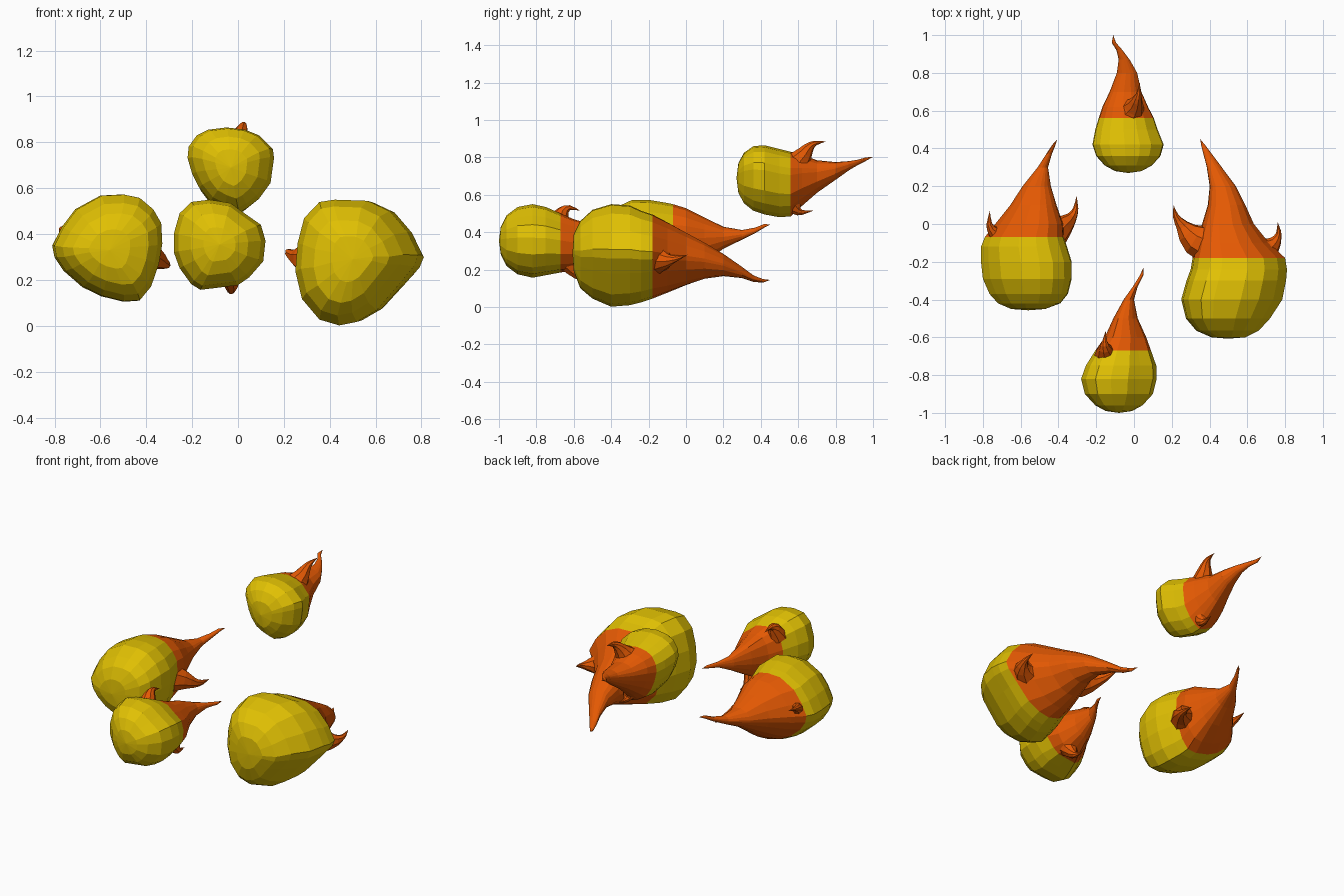
import bpy, bmesh, math
from mathutils import Vector


def mat(name, col):
    m = bpy.data.materials.new(name)
    m.diffuse_color = (*col, 1)
    return m


YELLOW = mat("flame yellow", (0.75, 0.53, 0.001))
ORANGE = mat("flame orange", (0.78, 0.10, 0.001))


def skin(name, rings, start, end, mats, split=None):
    """Close a run of rings into a solid; faces behind y = split get material 1."""
    bm = bmesh.new()
    loops = [[bm.verts.new(p) for p in r] for r in rings]
    a, b = bm.verts.new(start), bm.verts.new(end)
    n = len(loops[0])
    for i in range(n):
        j = (i + 1) % n
        bm.faces.new((a, loops[0][i], loops[0][j]))
        bm.faces.new((b, loops[-1][j], loops[-1][i]))
        for p, q in zip(loops, loops[1:]):
            bm.faces.new((p[i], q[i], q[j], p[j]))
    bmesh.ops.recalc_face_normals(bm, faces=bm.faces)
    if split is not None:
        for f in bm.faces:
            f.material_index = int(f.calc_center_median().y > split)
    me = bpy.data.meshes.new(name)
    bm.to_mesh(me)
    bm.free()
    for m in mats:
        me.materials.append(m)
    ob = bpy.data.objects.new(name, me)
    bpy.context.collection.objects.link(ob)


def fireball(name, start, secs, tip, split, outline):
    """Sections are (y, x min, x max, z min, z max); the front outline fills each
    section's box and fades to an ellipse along the tail."""
    xs, zs = zip(*outline)
    unit = [((2 * x - min(xs) - max(xs)) / (max(xs) - min(xs)),
             (2 * z - min(zs) - max(zs)) / (max(zs) - min(zs))) for x, z in outline]
    rings = []
    for y, x0, x1, z0, z1 in secs:
        w = max(0, min(1, 1 - (y - split) / 0.4))
        ring = []
        for u, v in unit:
            r = math.hypot(u, v)
            k = w + (1 - w) / r
            ring.append(((x0 + x1) / 2 + (x1 - x0) / 2 * u * k, y,
                         (z0 + z1) / 2 + (z1 - z0) / 2 * v * k))
        rings.append(ring)
    skin(name, rings, start, tip, [YELLOW, ORANGE], split)


def flame_lick(name, pts):
    """Curved horn along (x, y, z, radius) points, last radius is the tip."""
    c = [Vector(p) for p in pts]
    path = []
    for i in range(len(c) - 1):
        p0, p1, p2, p3 = c[max(i - 1, 0)], c[i], c[i + 1], c[min(i + 2, len(c) - 1)]
        for t in (0, 0.5):
            path.append(0.5 * (2 * p1 + (p2 - p0) * t + (2 * p0 - 5 * p1 + 4 * p2 - p3) * t * t
                               + (3 * p1 - p0 - 3 * p2 + p3) * t ** 3))
    path.append(c[-1])
    rings = []
    for i, p in enumerate(path[:-1]):
        d = (path[i + 1].xyz - path[max(i - 1, 0)].xyz).normalized()
        u = d.cross(Vector((0.3, 0.1, 0.95))).normalized()
        v = d.cross(u)
        rings.append([p.xyz + p.w * (u * math.cos(k * math.pi / 4) + v * math.sin(k * math.pi / 4))
                      for k in range(8)])
    skin(name, rings, path[0].xyz, path[-1].xyz, [ORANGE])


# Left fireball
fireball("left_fireball", (-0.56, -0.457, 0.33), [
    (-0.45, -0.65, -0.47, 0.25, 0.42), (-0.42, -0.72, -0.39, 0.18, 0.49),
    (-0.37, -0.765, -0.35, 0.135, 0.535), (-0.29, -0.80, -0.33, 0.107, 0.572),
    (-0.2, -0.81, -0.33, 0.105, 0.573), (-0.12, -0.81, -0.355, 0.12, 0.56),
    (-0.07, -0.79, -0.372, 0.135, 0.55), (0.0, -0.735, -0.375, 0.17, 0.53),
    (0.1, -0.655, -0.41, 0.24, 0.48), (0.2, -0.59, -0.44, 0.31, 0.43),
    (0.3, -0.51, -0.455, 0.36, 0.412), (0.37, -0.465, -0.435, 0.395, 0.425),
    (0.42, -0.432, -0.415, 0.425, 0.445)], (-0.405, 0.45, 0.44), -0.07,
    [(-.6, .57), (-.5, .575), (-.43, .56), (-.37, .51), (-.335, .45), (-.33, .36),
     (-.345, .27), (-.38, .17), (-.43, .11), (-.5, .105), (-.6, .13), (-.68, .17),
     (-.76, .24), (-.8, .3), (-.81, .35), (-.77, .43), (-.71, .51)])
flame_lick("left_fireball_inner_lick", [
    (-0.45, -0.07, 0.32, 0.1), (-0.375, -0.01, 0.30, 0.06), (-0.33, 0.035, 0.275, 0.03),
    (-0.308, 0.085, 0.265, 0.014), (-0.305, 0.15, 0.262, 0)])
flame_lick("left_fireball_outer_lick", [
    (-0.70, -0.08, 0.37, 0.06), (-0.745, -0.04, 0.40, 0.032), (-0.766, 0.0, 0.42, 0.016),
    (-0.763, 0.07, 0.43, 0)])

# Right fireball, the largest
fireball("right_fireball", (0.5, -0.607, 0.29), [
    (-0.6, 0.41, 0.59, 0.19, 0.39), (-0.565, 0.33, 0.66, 0.10, 0.46),
    (-0.5, 0.275, 0.72, 0.045, 0.52), (-0.4, 0.25, 0.785, 0.002, 0.55),
    (-0.3, 0.278, 0.805, 0.01, 0.543), (-0.24, 0.30, 0.81, 0.025, 0.515),
    (-0.18, 0.31, 0.80, 0.045, 0.495), (-0.1, 0.33, 0.715, 0.075, 0.455),
    (0.0, 0.36, 0.635, 0.115, 0.40), (0.1, 0.39, 0.59, 0.15, 0.345),
    (0.2, 0.40, 0.54, 0.165, 0.285), (0.3, 0.385, 0.465, 0.155, 0.215),
    (0.36, 0.37, 0.42, 0.135, 0.17), (0.41, 0.357, 0.383, 0.13, 0.15)],
    (0.35, 0.45, 0.145), -0.18,
    [(.36, .54), (.43, .55), (.58, .545), (.68, .5), (.76, .41), (.81, .31), (.79, .26),
     (.72, .18), (.62, .07), (.53, .02), (.45, .005), (.36, .03), (.28, .12), (.25, .24),
     (.26, .36), (.29, .47)])
flame_lick("right_fireball_inner_lick", [
    (0.43, -0.12, 0.29, 0.11), (0.32, -0.08, 0.29, 0.085), (0.255, -0.01, 0.30, 0.037),
    (0.22, 0.045, 0.32, 0.016), (0.21, 0.10, 0.33, 0)])
flame_lick("right_fireball_outer_lick", [
    (0.66, -0.16, 0.26, 0.1), (0.73, -0.115, 0.25, 0.05), (0.76, -0.07, 0.255, 0.022),
    (0.766, -0.035, 0.265, 0.012), (0.76, 0.01, 0.28, 0)])

# Front fireball
fireball("front_fireball", (-0.08, -1.0, 0.355), [
    (-0.99, -0.15, -0.01, 0.28, 0.43), (-0.96, -0.205, 0.045, 0.22, 0.49),
    (-0.9, -0.26, 0.10, 0.175, 0.535), (-0.82, -0.28, 0.12, 0.157, 0.55),
    (-0.75, -0.255, 0.118, 0.17, 0.535), (-0.67, -0.205, 0.09, 0.185, 0.50),
    (-0.6, -0.155, 0.065, 0.195, 0.47), (-0.5, -0.11, 0.02, 0.25, 0.44),
    (-0.4, -0.055, 0.0, 0.31, 0.40), (-0.33, -0.005, 0.02, 0.345, 0.38),
    (-0.27, 0.032, 0.05, 0.353, 0.372)], (0.05, -0.23, 0.363), -0.67,
    [(-.2, .54), (-.12, .55), (-.03, .535), (.03, .49), (.1, .44), (.12, .37), (.11, .28),
     (.05, .21), (0, .175), (-.08, .165), (-.16, .155), (-.2, .18), (-.25, .25),
     (-.275, .32), (-.275, .4), (-.25, .49)])
flame_lick("front_fireball_upper_lick", [
    (-0.15, -0.69, 0.45, 0.06), (-0.155, -0.655, 0.51, 0.034), (-0.155, -0.62, 0.531, 0.014),
    (-0.15, -0.565, 0.515, 0)])
flame_lick("front_fireball_lower_lick", [
    (-0.04, -0.64, 0.27, 0.08), (-0.03, -0.60, 0.20, 0.042), (-0.03, -0.555, 0.155, 0.018),
    (-0.03, -0.49, 0.15, 0)])

# Rear fireball, highest
fireball("rear_fireball", (-0.03, 0.27, 0.69), [
    (0.28, -0.10, 0.04, 0.61, 0.77), (0.31, -0.155, 0.095, 0.555, 0.825),
    (0.36, -0.20, 0.14, 0.515, 0.86), (0.42, -0.22, 0.157, 0.495, 0.865),
    (0.5, -0.205, 0.125, 0.48, 0.845), (0.56, -0.187, 0.105, 0.485, 0.83),
    (0.62, -0.168, 0.075, 0.54, 0.815), (0.7, -0.13, 0.04, 0.61, 0.785),
    (0.8, -0.092, 0.018, 0.68, 0.775), (0.87, -0.082, -0.022, 0.73, 0.78),
    (0.92, -0.093, -0.06, 0.76, 0.788), (0.96, -0.118, -0.095, 0.78, 0.80)],
    (-0.11, 1.0, 0.803), 0.56,
    [(-.18, .83), (-.13, .855), (-.05, .865), (.03, .855), (.09, .83), (.15, .77),
     (.155, .73), (.14, .62), (.09, .55), (.04, .51), (0, .49), (-.06, .51), (-.12, .54),
     (-.17, .6), (-.2, .66), (-.22, .73), (-.215, .78)])
flame_lick("rear_fireball_upper_lick", [
    (-0.03, 0.57, 0.73, 0.1), (0.0, 0.62, 0.80, 0.055), (0.015, 0.655, 0.85, 0.03),
    (0.025, 0.69, 0.876, 0.014), (0.03, 0.75, 0.885, 0)])
flame_lick("rear_fireball_lower_lick", [
    (-0.02, 0.56, 0.57, 0.07), (-0.01, 0.59, 0.52, 0.033), (-0.01, 0.62, 0.506, 0.014),
    (-0.005, 0.68, 0.515, 0)])
